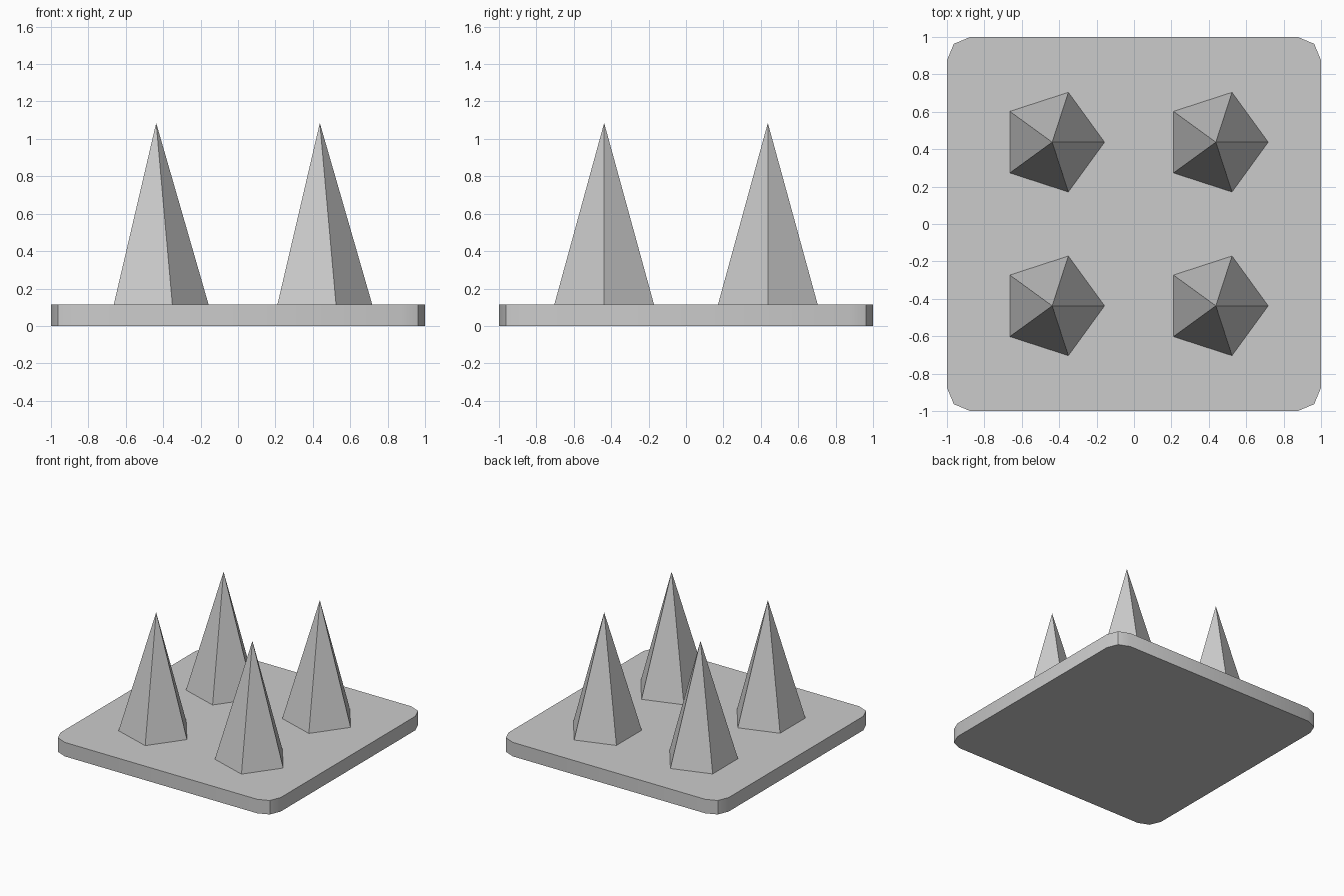
import bpy
import bmesh
from math import cos, sin, pi, radians

if "Cube" in bpy.data.objects:
    bpy.data.objects.remove(bpy.data.objects["Cube"])

PLATE_TOP = 0.115
CORNER = 0.125
SPIKE_RADIUS = 0.28
SPIKE_TIP = 1.085
SPACING = 0.4375


def finish(name, bm, location=(0, 0, 0)):
    bmesh.ops.recalc_face_normals(bm, faces=bm.faces)
    mesh = bpy.data.meshes.new(name)
    bm.to_mesh(mesh)
    bm.free()
    obj = bpy.data.objects.new(name, mesh)
    obj.location = location
    bpy.context.collection.objects.link(obj)
    return obj


# Base plate: square slab with two-segment rounded corners
def make_plate():
    bm = bmesh.new()
    ring = []
    for corner in range(4):
        mid = pi / 4 + corner * pi / 2
        cx = (1 - CORNER) * (1 if cos(mid) > 0 else -1)
        cy = (1 - CORNER) * (1 if sin(mid) > 0 else -1)
        for step in (-1, 0, 1):
            a = mid + step * pi / 4
            ring.append(bm.verts.new((cx + CORNER * cos(a), cy + CORNER * sin(a), 0)))
    bottom = bm.faces.new(ring)
    top = bmesh.ops.extrude_face_region(bm, geom=[bottom], use_keep_orig=True)["geom"]
    for v in top:
        if isinstance(v, bmesh.types.BMVert):
            v.co.z = PLATE_TOP
    plate = finish("base_plate", bm)
    bpy.context.view_layer.objects.active = plate
    plate.select_set(True)
    bpy.ops.object.shade_smooth_by_angle(angle=radians(30))
    plate.select_set(False)


# Spike: five-sided pyramid with one corner pointing to +x
def make_spike(name, x, y):
    bm = bmesh.new()
    ring = [bm.verts.new((SPIKE_RADIUS * cos(2 * pi * i / 5),
                          SPIKE_RADIUS * sin(2 * pi * i / 5), 0)) for i in range(5)]
    tip = bm.verts.new((0, 0, SPIKE_TIP - PLATE_TOP))
    bm.faces.new(ring)
    for i in range(5):
        bm.faces.new((ring[i], ring[(i + 1) % 5], tip))
    finish(name, bm, (x, y, PLATE_TOP))


make_plate()
for side, sx in (("left", -1), ("right", 1)):
    for row, sy in (("front", -1), ("back", 1)):
        make_spike(f"spike_{row}_{side}", sx * SPACING, sy * SPACING)
